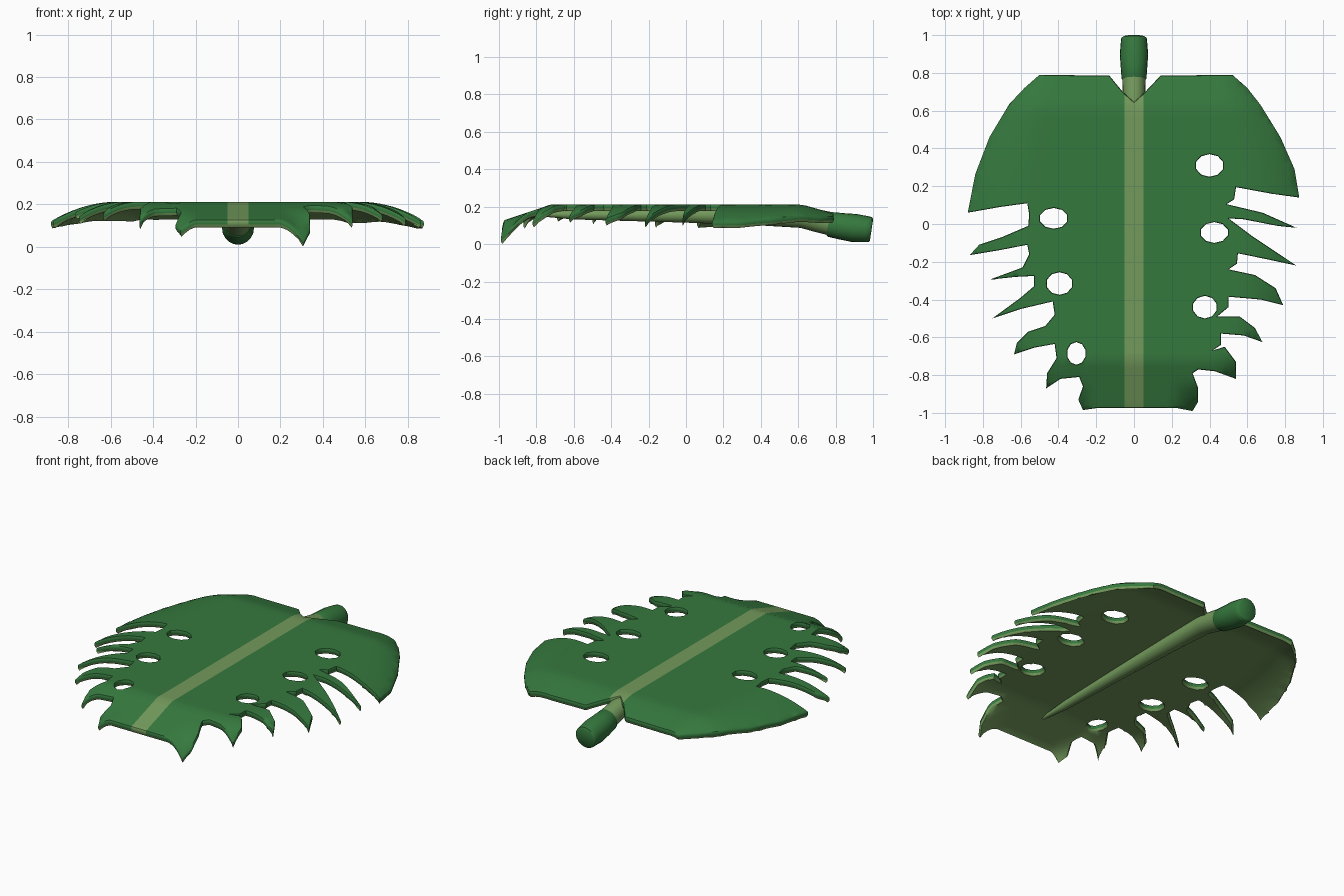
import bpy
import bmesh
from math import sin, cos, pi, sqrt, ceil
from mathutils import Vector
from mathutils.geometry import delaunay_2d_cdt

cube = bpy.data.objects.get("Cube")
if cube:
    bpy.data.objects.remove(cube, do_unlink=True)


def make_material(name, rgb):
    material = bpy.data.materials.new(name)
    material.use_nodes = True
    color = (*rgb, 1.0)
    material.diffuse_color = color
    shader = next(n for n in material.node_tree.nodes if n.type == "BSDF_PRINCIPLED")
    shader.inputs["Base Color"].default_value = color
    shader.inputs["Roughness"].default_value = 0.8
    return material


LEAF_GREEN = make_material("leaf green", (0.036, 0.19, 0.048))
RIB_GREEN = make_material("pale rib green", (0.17, 0.32, 0.105))

STRIPE = 0.05

# Outline of each half, from the stem notch round to the front tip
left_half = [
    (0, .645), (.06, .7), (.14, .785), (.52, .79), (.6, .72), (.67, .63), (.775, .46),
    (.85, .29), (.875, .14), (.73, .16), (.54, .195), (.53, .13), (.49, .105),
    (.68, .06), (.86, -.02), (.76, -.01), (.58, .025), (.5, .03),
    (.62, -.06), (.74, -.14), (.86, -.22), (.72, -.19), (.55, -.155), (.545, -.21),
    (.5, -.24), (.64, -.27), (.75, -.34), (.79, -.43), (.67, -.4), (.5, -.385),
    (.5, -.44), (.44, -.49), (.56, -.49), (.64, -.55), (.68, -.625), (.58, -.59),
    (.46, -.58), (.46, -.64), (.415, -.67), (.48, -.65), (.54, -.73), (.54, -.82),
    (.43, -.78), (.34, -.77), (.31, -.79), (.34, -.87), (.34, -.94), (.31, -.99),
    (.23, -.975), (0, -.975),
]
right_half = [
    (-.06, .7), (-.13, .785), (-.5, .79), (-.58, .72), (-.66, .635), (-.765, .46),
    (-.84, .265), (-.88, .06), (-.71, .09), (-.565, .11), (-.555, .05), (-.56, -.01),
    (-.7, -.07), (-.82, -.11), (-.87, -.165), (-.72, -.14), (-.565, -.11),
    (-.555, -.16), (-.59, -.23), (-.765, -.295), (-.63, -.28), (-.53, -.275),
    (-.53, -.33), (-.6, -.39), (-.75, -.5), (-.6, -.45), (-.43, -.41), (-.42, -.48),
    (-.47, -.54), (-.56, -.57), (-.62, -.63), (-.635, -.69), (-.53, -.655),
    (-.42, -.635), (-.41, -.71), (-.46, -.79), (-.465, -.87), (-.39, -.82),
    (-.29, -.81), (-.27, -.86), (-.295, -.93), (-.27, -.985), (-.2, -.975),
]
# Holes as centre x, centre y, half width, half depth
hole_specs = [
    (.4, .31, .075, .06), (.425, -.045, .075, .055), (.375, -.44, .065, .06),
    (-.425, .03, .075, .055), (-.395, -.315, .07, .06), (-.305, -.685, .05, .06),
]


def densify(points, step=0.035):
    result = []
    for a, b in zip(points, points[1:] + points[:1]):
        a, b = Vector(a), Vector(b)
        count = max(1, ceil((b - a).length / step))
        result += [a.lerp(b, i / count) for i in range(count)]
    return result


def inside(point, loop):
    hit = False
    for a, b in zip(loop, loop[1:] + loop[:1]):
        if (a.y > point.y) != (b.y > point.y):
            if point.x < a.x + (point.y - a.y) * (b.x - a.x) / (b.y - a.y):
                hit = not hit
    return hit


def clamp(value):
    return max(0.0, min(1.0, value))


def leaf_height(x, y):
    """Flat in the middle, drooping to the sides, the front lip and the base."""
    half_width = 0.88 * sqrt(max(0.05, 1 - (y / 1.1) ** 2))
    side = clamp((abs(x) / half_width - 0.65) / 0.35)
    front = clamp((-0.72 - y) / 0.27)
    base = clamp((y - 0.62) / 0.17)
    corner = clamp((abs(x) - 0.21) / 0.1) * clamp((-0.85 - y) / 0.14)
    drop = 0.09 * side ** 2 + 0.09 * front + 0.05 * base * (1 - 0.5 * side)
    return max(0.036, 0.212 - drop - 0.07 * corner)


# Leaf blade: triangulated outline with holes and a centre stripe
outline = densify(left_half + right_half[::-1])
holes = []
for cx, cy, rx, ry in hole_specs:
    ring = [(cx + rx * cos(pi * (k + .5) / 5), cy + ry * sin(pi * (k + .5) / 5))
            for k in range(10)]
    holes.append(densify(ring))


def in_blade(point):
    return inside(point, outline) and not any(inside(point, h) for h in holes)


points, edges = [], []
for loop in [outline] + holes:
    start, size = len(points), len(loop)
    points += loop
    edges += [(start + i, start + (i + 1) % size) for i in range(size)]
for x in (-STRIPE, STRIPE):
    start = len(points)
    points += [Vector((x, -1 + 0.04 * k)) for k in range(44)]
    edges += [(start + k, start + k + 1) for k in range(43)]
for i in range(-22, 22):
    for j in range(-25, 21):
        spot = Vector((i * 0.04 + 0.02, j * 0.04))
        if in_blade(spot):
            points.append(spot)

flat, _, faces, *_ = delaunay_2d_cdt(points, edges, [], 0, 0.0001)
triangles, inward, rim = [], {}, {}
for face in faces:
    centre = sum((flat[i] for i in face), Vector((0, 0))) / len(face)
    if in_blade(centre):
        a, b, c = face
        if (flat[b] - flat[a]).cross(flat[c] - flat[a]) < 0:
            a, c = c, a
        pale = int(abs(centre.x) < STRIPE and centre.y < 0.68)
        triangles.append(((a, b, c), pale))
        for edge in ((a, b), (b, c), (c, a)):
            if edge[::-1] in rim:
                del rim[edge[::-1]]
            else:
                rim[edge] = pale
for a, b in rim:
    along = (flat[b] - flat[a]).normalized()
    for i in (a, b):
        inward[i] = inward.get(i, Vector((0, 0))) + Vector((-along.y, along.x))

# Thickness: green top, rounded rim that turns pale towards the underside
bm = bmesh.new()
layers = []
for depth, inset in ((0, 0.003), (0.007, 0), (0.022, 0), (0.035, 0.009)):
    layer = {}
    used = {i for tri, _ in triangles for i in tri} if depth in (0, 0.035) else inward
    for i in used:
        spot = flat[i]
        if i in inward and inward[i].length > 0.01:
            spot = spot + inward[i].normalized() * inset
        layer[i] = bm.verts.new((*spot, leaf_height(*flat[i]) - depth))
    layers.append(layer)


def add_face(corners, material_index):
    bm.faces.new(corners).material_index = material_index


for tri, pale in triangles:
    add_face([layers[0][i] for i in tri], pale)
    add_face([layers[-1][i] for i in reversed(tri)], 1)
for (a, b), pale in rim.items():
    for level, (high, low) in enumerate(zip(layers, layers[1:])):
        add_face((high[b], high[a], low[a], low[b]), 1 if level == 2 else pale)


def finish(name, bm, materials, angle):
    mesh = bpy.data.meshes.new(name)
    bm.to_mesh(mesh)
    bm.free()
    for material in materials:
        mesh.materials.append(material)
    obj = bpy.data.objects.new(name, mesh)
    bpy.context.collection.objects.link(obj)
    bpy.ops.object.select_all(action="DESELECT")
    obj.select_set(True)
    bpy.context.view_layer.objects.active = obj
    bpy.ops.object.shade_smooth_by_angle(angle=angle)


finish("leaf_blade", bm, [LEAF_GREEN, RIB_GREEN], 0.7)


# Round parts along the centre line, given as rings of y, z and radius
def tube(name, rings, material, sides=20, slant=0.15):
    bm = bmesh.new()
    loops = []
    for y, z, r in rings:
        turns = [2 * pi * k / sides for k in range(sides)]
        loops.append([bm.verts.new((r * cos(t), y + slant * r * sin(t), z + r * sin(t)))
                      for t in turns])
    for a, b in zip(loops, loops[1:]):
        for k in range(sides):
            n = (k + 1) % sides
            bm.faces.new((a[k], a[n], b[n], b[k]))
    bm.faces.new(loops[0])
    bm.faces.new(loops[-1])
    bmesh.ops.recalc_face_normals(bm, faces=bm.faces[:])
    finish(name, bm, [material], 0.8)


tube("under_rib", [(-.84, .16, .006), (-.6, .157, .025), (0, .155, .04), (.4, .15, .05),
                   (.62, .143, .056), (.7, .125, .06), (.79, .105, .062)], RIB_GREEN)
tube("stem", [(.76, .106, .06), (.77, .105, .066), (.84, .094, .071), (.9, .086, .075),
              (.96, .08, .07), (.985, .077, .067), (.992, .076, .058)], LEAF_GREEN)
